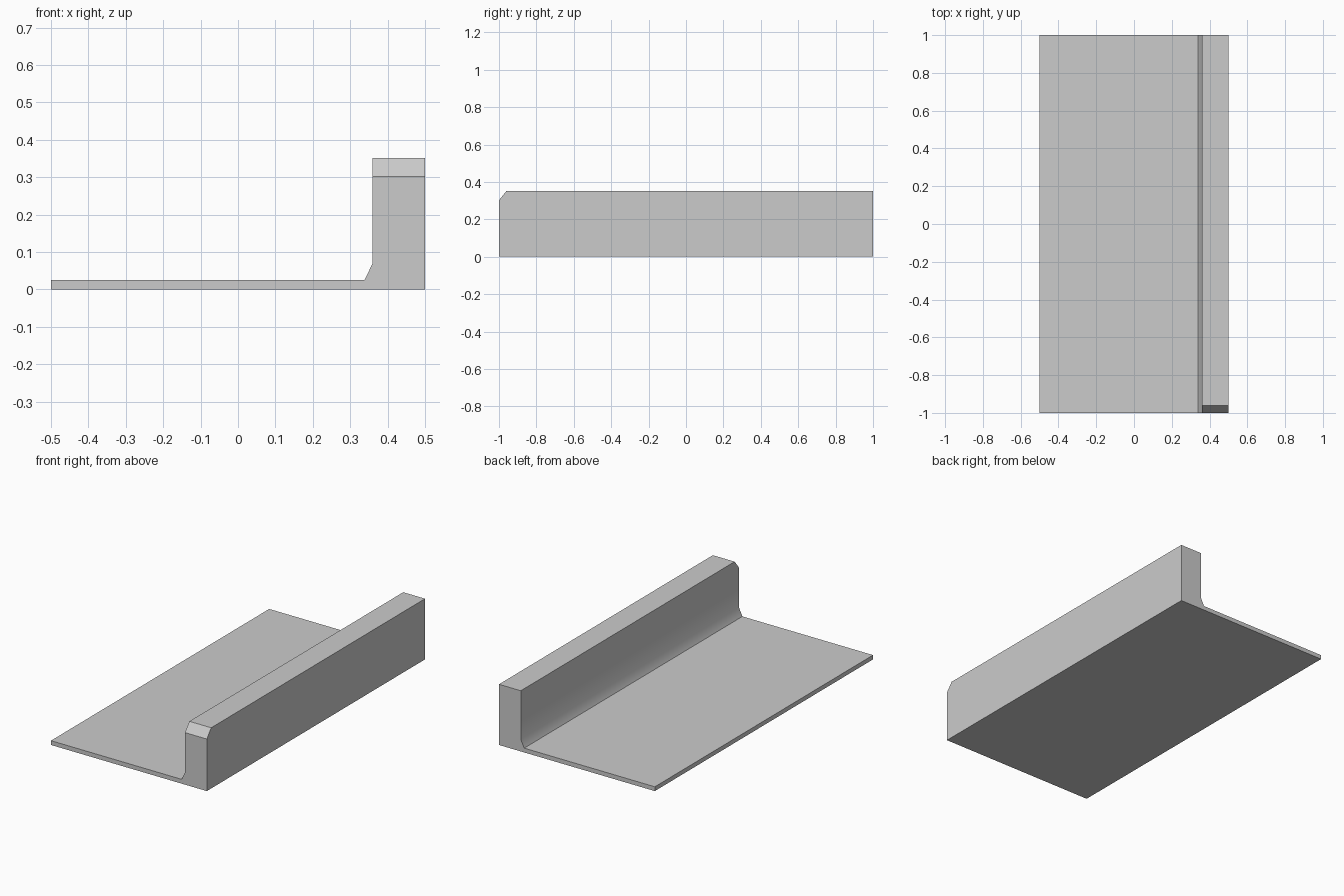
import bpy
import bmesh

cube = bpy.data.objects.get("Cube")
if cube:
    bpy.data.objects.remove(cube, do_unlink=True)

# Single plain grey
grey = bpy.data.materials.new("plain_grey")
grey.use_nodes = True
grey.diffuse_color = (0.6, 0.6, 0.6, 1)
grey.node_tree.nodes["Principled BSDF"].inputs["Base Color"].default_value = (0.6, 0.6, 0.6, 1)

FRONT, BACK = -1.0, 1.0
WALL_TOP = 0.352

# Cross-section: thin slab, sloped foot and upright wall
profile = [(-0.5, 0), (0.5, 0), (0.5, WALL_TOP), (0.36, WALL_TOP),
           (0.36, 0.07), (0.338, 0.025), (-0.5, 0.025)]

bm = bmesh.new()
section = bm.faces.new([bm.verts.new((x, FRONT, z)) for x, z in profile])
extruded = bmesh.ops.extrude_face_region(bm, geom=[section], use_keep_orig=True)["geom"]
bmesh.ops.translate(bm, vec=(0, BACK - FRONT, 0),
                    verts=[v for v in extruded if isinstance(v, bmesh.types.BMVert)])

# Chamfer on the front top edge of the wall
cut = bmesh.ops.bisect_plane(bm, geom=bm.verts[:] + bm.edges[:] + bm.faces[:],
                             plane_co=(0, FRONT, 0.302), plane_no=(0, -0.05, 0.04),
                             clear_outer=True)["geom_cut"]
bmesh.ops.contextual_create(bm, geom=[e for e in cut if isinstance(e, bmesh.types.BMEdge)])
bmesh.ops.recalc_face_normals(bm, faces=bm.faces[:])

mesh = bpy.data.meshes.new("slab_with_wall")
bm.to_mesh(mesh)
bm.free()
mesh.materials.append(grey)
slab = bpy.data.objects.new("slab_with_wall", mesh)
bpy.context.collection.objects.link(slab)

# Soft shading between wall and sloped foot, other edges sharp
bpy.ops.object.select_all(action='DESELECT')
slab.select_set(True)
bpy.context.view_layer.objects.active = slab
bpy.ops.object.shade_smooth_by_angle(angle=0.5236)
